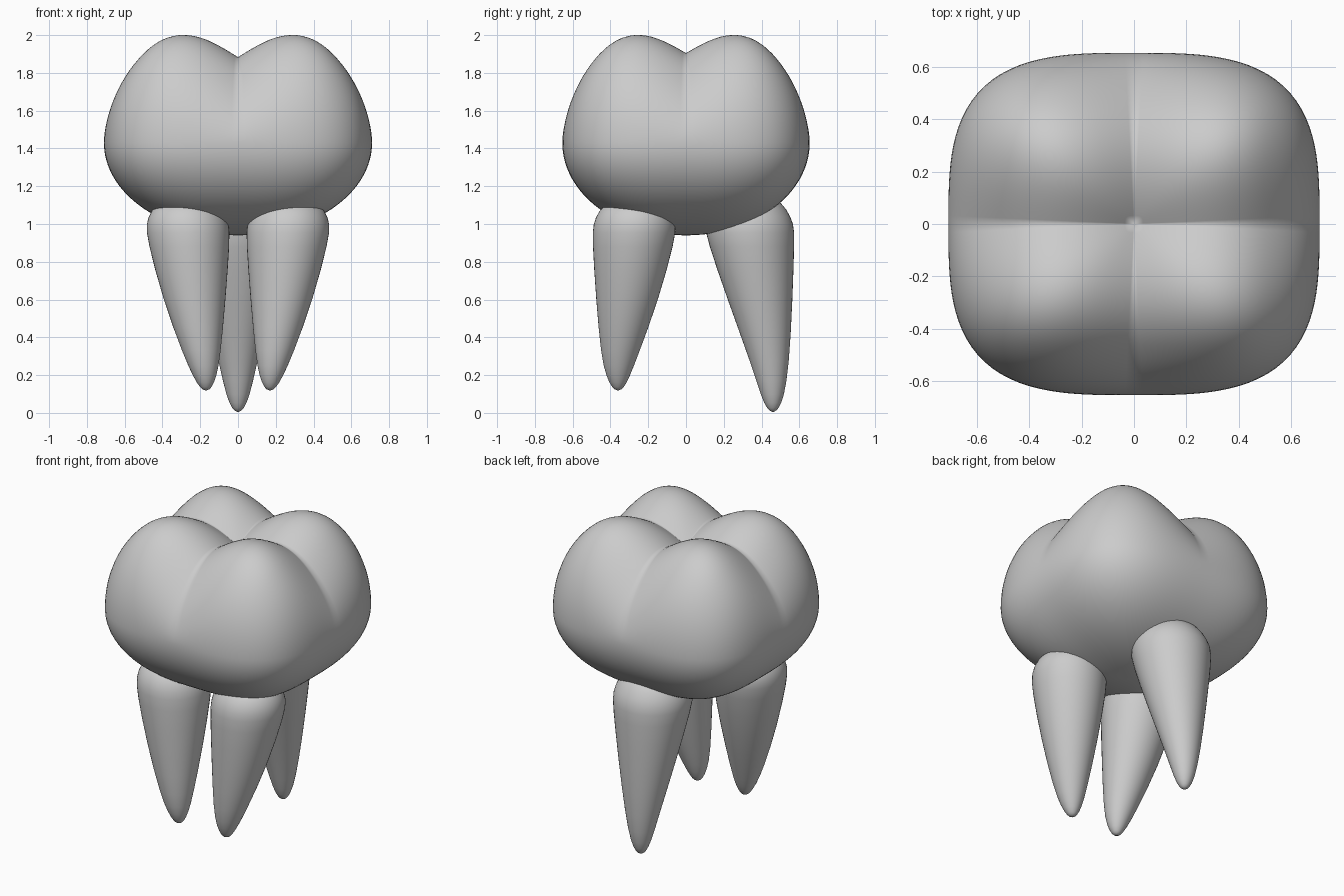
import bpy, bmesh, math
from math import sin, cos, pi

if "Cube" in bpy.data.objects:
    bpy.data.objects.remove(bpy.data.objects["Cube"])


def loft(name, rings, bottom, top, subdiv=0):
    """Skin closed rings of points, capped by a pole at each end."""
    bm = bmesh.new()
    rows = [[bm.verts.new(p) for p in ring] for ring in rings]
    n = len(rows[0])
    lo, hi = bm.verts.new(bottom), bm.verts.new(top)
    for i in range(n):
        j = (i + 1) % n
        bm.faces.new((lo, rows[0][j], rows[0][i]))
        bm.faces.new((hi, rows[-1][i], rows[-1][j]))
        for a, b in zip(rows, rows[1:]):
            bm.faces.new((a[i], a[j], b[j], b[i]))
    bmesh.ops.recalc_face_normals(bm, faces=bm.faces)
    mesh = bpy.data.meshes.new(name)
    bm.to_mesh(mesh)
    bm.free()
    mesh.polygons.foreach_set("use_smooth", [True] * len(mesh.polygons))
    obj = bpy.data.objects.new(name, mesh)
    bpy.context.collection.objects.link(obj)
    if subdiv:
        mod = obj.modifiers.new("smooth", 'SUBSURF')
        mod.levels = mod.render_levels = subdiv
    return obj


# Crown: rounded-square dome with two crossing grooves leaving four cusps
HX, HY, MID, N = 0.71, 0.655, 1.43, 3.2


def groove(v, depth, width):
    return depth * (1 - sin(pi / 2 * min(abs(v) / width, 1)))


def crown_point(phi, th):
    c, s = cos(th), sin(th)
    r = cos(phi) / (abs(c) ** N + abs(s) ** N) ** (1 / N)
    x, y, h = HX * r * c, HY * r * s, sin(phi)
    if h < 0:
        return x, y, MID + 0.49 * h
    fade = 1 - (1 - h) ** 2
    cut = groove(x, 0.20, 0.50) + groove(y, 0.17, 0.46)
    return x, y, MID + 0.75 * h - fade * cut


ROWS, SIDES = 64, 128
crown_rings = [[crown_point(-pi / 2 + pi * k / ROWS, 2 * pi * i / SIDES)
                for i in range(SIDES)] for k in range(1, ROWS)]
loft("crown", crown_rings, crown_point(-pi / 2, 0), crown_point(pi / 2, 0))


# Roots: tapered, leaning cones given as (x, y, z, radius) stations
def root(name, stations, tip, side=1):
    rings = [[(side * x + r * cos(2 * pi * i / 24), y + r * sin(2 * pi * i / 24), z)
              for i in range(24)] for x, y, z, r in stations]
    x, y, z, r = stations[-1]
    loft(name, rings, (side * tip[0], tip[1], tip[2]), (side * x, y, z + 0.02), 1)


front = [(0.17, -0.36, 0.13, 0.03), (0.175, -0.36, 0.19, 0.062), (0.19, -0.353, 0.30, 0.098),
         (0.232, -0.31, 0.60, 0.168), (0.262, -0.277, 0.92, 0.222), (0.267, -0.272, 1.00, 0.223),
         (0.27, -0.27, 1.07, 0.195), (0.27, -0.27, 1.12, 0.14)]
for label, side in (("left", -1), ("right", 1)):
    root("front_root_" + label, front, (0.17, -0.36, 0.115), side)

back = [(0, 0.46, 0.02, 0.03), (0, 0.459, 0.08, 0.06), (0, 0.447, 0.25, 0.10),
        (0, 0.392, 0.60, 0.174), (0, 0.342, 0.92, 0.235), (0, 0.335, 1.00, 0.24),
        (0, 0.33, 1.08, 0.205), (0, 0.33, 1.14, 0.15)]
root("back_root", back, (0, 0.46, 0.0))
